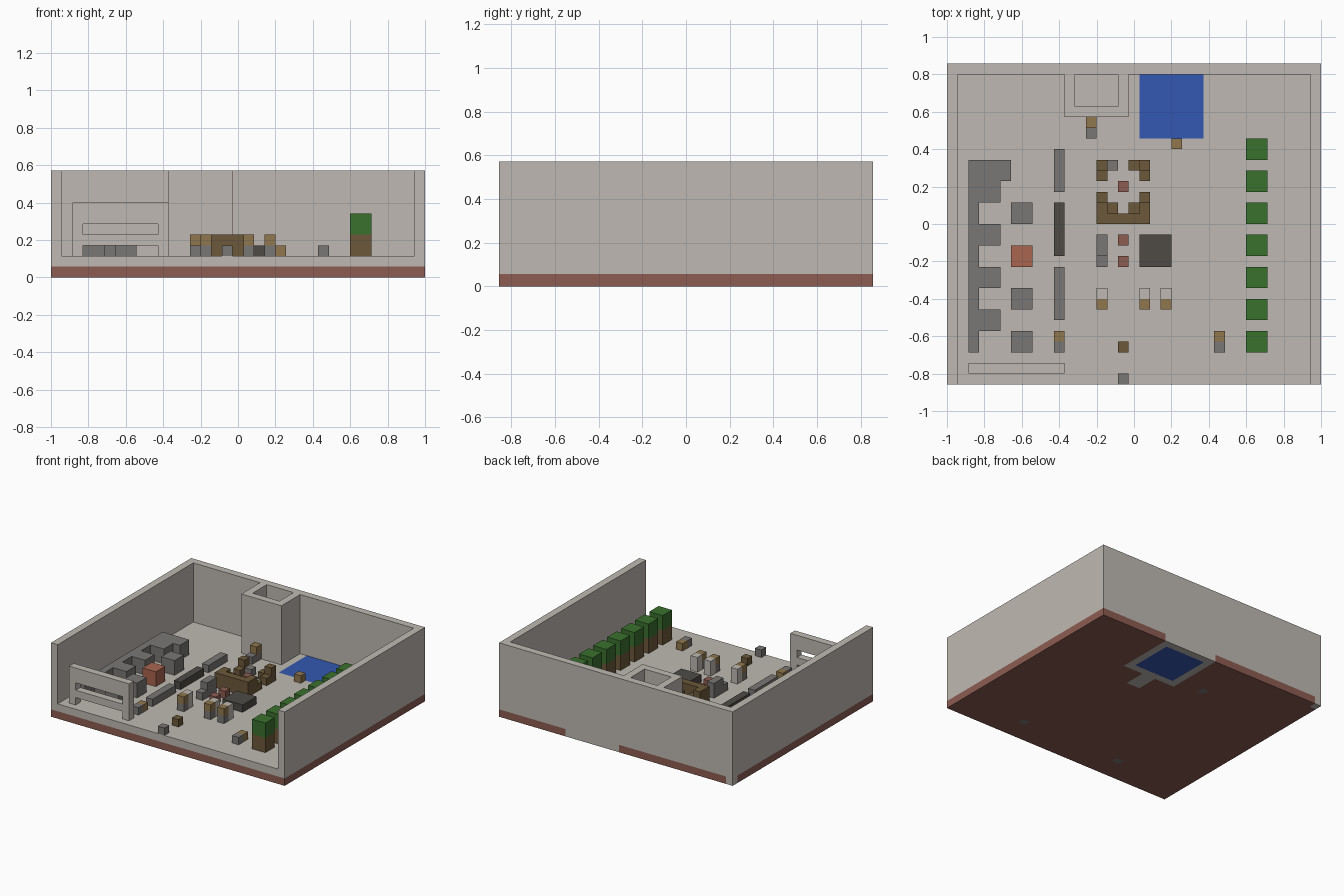
import bpy, bmesh
from mathutils import Vector

CELL = 2 / 35                      # side of one block
WIDTH, DEPTH, HEIGHT = 35, 30, 10  # whole model in blocks
FLOOR = 2                          # top of the floor slab

cube = bpy.data.objects.get("Cube")
if cube:
    bpy.data.objects.remove(cube)


def linear(channel):
    c = channel / 255
    return c / 12.92 if c <= 0.04045 else ((c + 0.055) / 1.055) ** 2.4


def make_material(name, *rgb):
    mat = bpy.data.materials.new(name)
    colour = [linear(c) for c in rgb] + [1]
    mat.diffuse_color = colour
    mat.use_nodes = True
    mat.node_tree.nodes["Principled BSDF"].inputs["Base Color"].default_value = colour
    return mat


stone = make_material("pale stone", 191, 185, 178)
brick = make_material("brick red", 140, 92, 82)
coral = make_material("coral", 169, 101, 80)
grey = make_material("mid grey", 121, 119, 117)
charcoal = make_material("charcoal", 78, 75, 70)
tan = make_material("tan", 144, 119, 78)
brown = make_material("dark brown", 108, 88, 58)
blue = make_material("water blue", 52, 88, 178)
green = make_material("leaf green", 58, 112, 45)


class Blocks:
    """A part made of unit blocks; only its outer faces are built."""

    def __init__(self, name):
        self.name, self.cells = name, {}

    def fill(self, mat, x, y, z, w=1, d=1, h=1):
        for i in range(x, x + w):
            for j in range(y, y + d):
                for k in range(z, z + h):
                    if mat:
                        self.cells[i, j, k] = mat
                    else:
                        self.cells.pop((i, j, k), None)
        return self

    def build(self):
        mats = list(dict.fromkeys(self.cells.values()))
        bm = bmesh.new()
        origin = Vector((WIDTH / 2, DEPTH / 2, 0))
        for cell, mat in self.cells.items():
            for axis in range(3):
                for side in (0, 1):
                    beside = list(cell)
                    beside[axis] += side * 2 - 1
                    if tuple(beside) in self.cells:
                        continue
                    corner = Vector(cell)
                    corner[axis] += side
                    u, v = Vector(), Vector()
                    u[(axis + 1) % 3] = v[(axis + 2) % 3] = 1
                    ring = [corner, corner + u, corner + u + v, corner + v]
                    if not side:
                        ring.reverse()
                    face = bm.faces.new([bm.verts.new((p - origin) * CELL) for p in ring])
                    face.material_index = mats.index(mat)
        bmesh.ops.remove_doubles(bm, verts=bm.verts, dist=CELL / 100)
        bmesh.ops.dissolve_limit(bm, angle_limit=0.01, verts=bm.verts, edges=bm.edges,
                                 delimit={'MATERIAL'})
        mesh = bpy.data.meshes.new(self.name)
        bm.to_mesh(mesh)
        bm.free()
        for mat in mats:
            mesh.materials.append(mat)
        bpy.context.collection.objects.link(bpy.data.objects.new(self.name, mesh))


def solid(name, mat, x, y, w=1, d=1, h=1):
    """One plain box standing on the floor."""
    Blocks(name).fill(mat, x, y, FLOOR, w, d, h).build()


# Building shell: brick footing, floor, three walls, chimney and pool
shell = Blocks("building_shell")
shell.fill(brick, 0, 0, 0, WIDTH, DEPTH)
shell.fill(stone, 0, 0, 1, WIDTH, DEPTH)
wall = HEIGHT - FLOOR
for x in (0, WIDTH - 1):
    shell.fill(stone, x, 0, FLOOR, 1, DEPTH, wall)
shell.fill(stone, 0, DEPTH - 1, FLOOR, WIDTH, 1, wall)
shell.fill(stone, 11, 25, FLOOR, 6, 4, wall)
shell.fill(None, 12, 26, FLOOR, 4, 3, wall)
shell.fill(stone, 17, 22, 0, 8, 8)
shell.fill(stone, 20, 19, 0, 2, 3)
shell.fill(stone, 0, DEPTH - 1, 0)
for x, y in ((13, 23), (10, 3), (25, 3)):
    shell.fill(grey, x, y, 0)
shell.fill(blue, 18, 23, 0, 6, 6, FLOOR)
shell.build()

# Front frame with two slots
frame = Blocks("front_frame").fill(stone, 2, 1, FLOOR, 9, 1, 5)
for z in (FLOOR, FLOOR + 2):
    frame.fill(None, 3, 1, z, 7)
frame.build()

# Row of trees
for n in range(7):
    tree = Blocks(f"tree_{n + 1}")
    tree.fill(brown, 28, 3 + n * 3, FLOOR, 2, 2, 2)
    tree.fill(green, 28, 3 + n * 3, FLOOR + 2, 2, 2, 2)
    tree.build()

# Booth bench with arms
bench = Blocks("booth_bench").fill(grey, 2, 3, FLOOR, 1, 18, 2)
for y in (5, 9, 13, 17):
    bench.fill(grey, 3, y, FLOOR, 2, 2, 2)
bench.fill(grey, 3, 19, FLOOR, 3, 2, 2)
bench.build()

# Booth tables
for y, mat in ((3, grey), (7, grey), (11, coral), (15, grey)):
    solid("booth_table", mat, 6, y, 2, 2, 2)

# Low dividers
solid("divider_front", grey, 10, 6, 1, 5)
solid("divider_middle", charcoal, 10, 12, 1, 5)
solid("divider_back", grey, 10, 18, 1, 4)

# Central counter
counter = Blocks("counter").fill(brown, 14, 15, FLOOR, 5, 1, 2)
for x, inner in ((14, 15), (18, 17)):
    counter.fill(brown, x, 16, FLOOR, 1, 1, 2)
    counter.fill(brown, x, 17, FLOOR)
    counter.fill(brown, inner, 16, FLOOR)
counter.build()

# Chairs behind the counter
for x, inner, mat in ((14, 15, grey), (18, 17, brown)):
    chair = Blocks("corner_chair").fill(brown, x, 20, FLOOR, 1, 1, 2)
    chair.fill(brown, x, 19, FLOOR).fill(mat, inner, 20, FLOOR)
    chair.build()

# Stools, platform and small furniture
for y in (11, 13, 18):
    solid("stool", brick, 16, y)
solid("platform", charcoal, 18, 11, 3, 3)
Blocks("side_bench").fill(grey, 14, 11, FLOOR).fill(grey, 14, 12, FLOOR, 1, 2, 2).build()
solid("crate", brown, 16, 3)
solid("door_block", grey, 16, 0)
solid("pool_block", tan, 21, 22)

# Upright figures with a pale back
for x in (14, 18, 20):
    figure = Blocks("standing_figure").fill(grey, x, 7, FLOOR)
    figure.fill(tan, x, 7, FLOOR + 1).fill(stone, x, 8, FLOOR, 1, 1, 2)
    figure.build()

# Low figures and the one by the chimney
for x in (10, 25):
    Blocks("low_figure").fill(grey, x, 3, FLOOR).fill(tan, x, 4, FLOOR).build()
Blocks("chimney_figure").fill(grey, 13, 23, FLOOR, 1, 2).fill(tan, 13, 24, FLOOR + 1).build()
